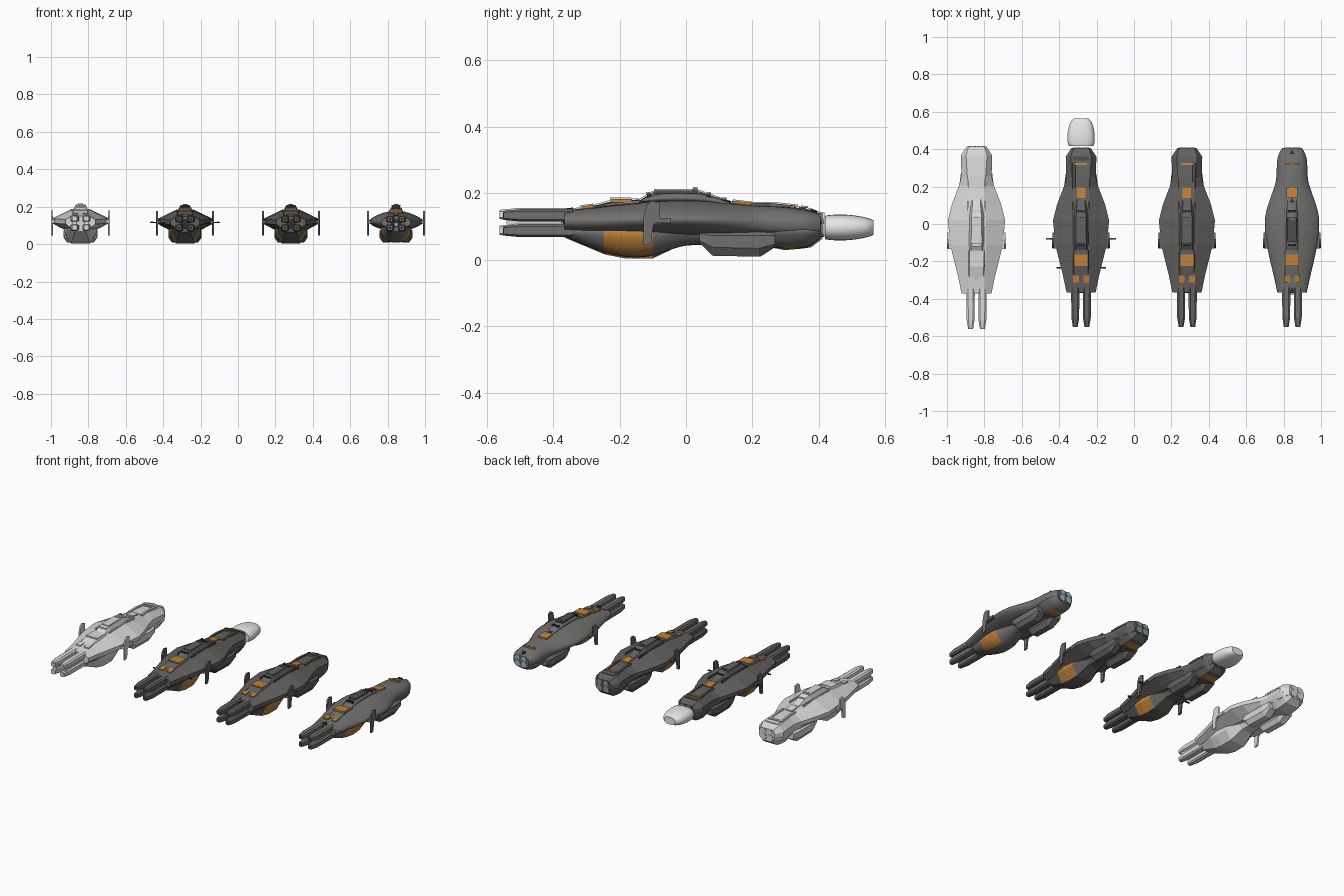
import bpy, bmesh, math

if "Cube" in bpy.data.objects:
    bpy.data.objects.remove(bpy.data.objects["Cube"])


def mat(name, r, g, b):
    m = bpy.data.materials.new(name)
    m.diffuse_color = (r, g, b, 1)
    m.use_nodes = True
    m.node_tree.nodes["Principled BSDF"].inputs["Base Color"].default_value = m.diffuse_color
    return m


LIGHT = mat("light_grey", .70, .70, .70)
HULL = mat("hull_grey", .125, .122, .117)
HULL_PALE = mat("pale_hull_grey", .165, .163, .158)
PANEL = mat("panel_grey", .075, .074, .072)
DARK = mat("dark_grey", .03, .03, .03)
ORANGE = mat("panel_orange", .52, .22, .045)
BLUE = mat("engine_blue", .30, .50, .56)
STEEL = mat("engine_steel", .24, .30, .34)
WHITE = mat("plume_white", .9, .9, .9)


def loft(name, ship, sections, mats, rule=None, ox=0, smooth=False):
    """Skin mirrored half sections (y, [(x, z), ...]) from front to back."""
    cx, s, _ = ship
    bm = bmesh.new()
    rings = []
    for y, half in sections:
        ring = list(half) + [(-x, z) for x, z in reversed(half)]
        rings.append([bm.verts.new((cx + s * (x + ox), s * y, s * z)) for x, z in ring])
    n = len(rings[0])
    for a, b in zip(rings, rings[1:]):
        for i in range(n):
            j = (i + 1) % n
            f = bm.faces.new((a[i], a[j], b[j], b[i]))
            if rule:
                c = f.calc_center_median()
                f.material_index = rule((c.x - cx) / s, c.y / s, c.z / s)
    caps = [bm.faces.new(rings[0]), bm.faces.new(rings[-1])]
    bmesh.ops.recalc_face_normals(bm, faces=bm.faces)
    if smooth:
        crease = bm.edges.layers.float.new("crease_edge")
        for f in caps:
            for e in f.edges:
                e[crease] = 1
        for f in bm.faces:
            f.smooth = f not in caps
    me = bpy.data.meshes.new(name)
    bm.to_mesh(me)
    bm.free()
    ob = bpy.data.objects.new(name, me)
    bpy.context.collection.objects.link(ob)
    for m in mats:
        me.materials.append(m)
    if smooth:
        sub = ob.modifiers.new("round", 'SUBSURF')
        sub.levels = sub.render_levels = 2
    return ob


def box(name, ship, x, y0, y1, z0, z1, w, m):
    """Block centred on x with half width w."""
    return loft(name, ship, [(y, [(w, z1), (w, z0)]) for y in (y0, y1)], [m], ox=x)


def octo(w, z0, z1, k=.35, drop=.5):
    """Half of an eight-sided section; drop sets the lower chamfer height."""
    c = min(w, (z1 - z0) / 2) * k * 2
    return [(w - c * .7, z1), (w, z1 - c * .5), (w, z0 + c * drop), (w - c * .7, z0)]


# Hull stations: y, deck half width, deck z, edge half width, edge z, belly half width, belly z
STATIONS = [(-.365, .045, .148, .078, .117, .05, .085), (-.27, .045, .16, .098, .118, .07, .08),
            (-.11, .05, .178, .138, .122, .075, .075), (.02, .05, .182, .15, .122, .075, .07),
            (.10, .046, .175, .130, .12, .075, .07), (.20, .04, .164, .092, .115, .07, .07),
            (.25, .048, .164, .079, .115, .07, .07), (.36, .055, .154, .082, .11, .07, .065),
            (.405, .042, .138, .052, .105, .045, .075)]
# Keel stations: y, half width, bottom z
KEEL = [(-.36, .048, .066), (-.238, .075, .015), (-.18, .083, .004), (-.10, .083, .004),
        (-.02, .058, .042), (.05, .05, .045), (.2, .058, .045), (.25, .07, .038),
        (.298, .077, .029), (.345, .077, .033), (.37, .075, .037), (.403, .05, .062)]


def keel_colour(x, y, z):
    """Orange side panels forward and a small orange belly panel at the tail."""
    return int((-.238 < y < -.10 and abs(x) > .05 and z < .09) or (.298 < y < .345 and z < .045))


def deck(y):
    for a, b in zip(STATIONS, STATIONS[1:]):
        if a[0] <= y <= b[0]:
            return a[2] + (b[2] - a[2]) * (y - a[0]) / (b[0] - a[0])
    return STATIONS[-1][2]


def plate(name, ship, x, y0, y1, w0, w1, m, lift=.003):
    """Thin panel following the slope of the deck."""
    loft(name, ship, [(y, [(w, deck(y) + lift), (w, deck(y) + lift - .008)])
                      for y, w in ((y0, w0), (y1, w1))], [m], ox=x)


def disc(name, ship, x, y, z, r, depth, m):
    cx, s, _ = ship
    bpy.ops.mesh.primitive_cylinder_add(vertices=12, radius=r * s, depth=depth * s,
                                        location=(cx + x * s, y * s, z * s), rotation=(math.pi / 2, 0, 0))
    bpy.context.object.name = name
    bpy.context.object.data.materials.append(m)


def build_ship(ship):
    cx, s, kind = ship
    plain, rounded = kind == 1, kind == 4
    base = LIGHT if plain else HULL_PALE if rounded else HULL
    panel = LIGHT if plain else PANEL
    dark = LIGHT if plain else DARK
    orange = LIGHT if plain else ORANGE
    glow = LIGHT if plain else BLUE if rounded else STEEL

    # Main hull and keel
    grow = 1.03 if rounded else 1
    loft("main_hull", ship, [(y, [(wt, zt), (we * grow, ze + .012), (we * grow, ze - .012), (wb, zb)])
                             for y, wt, zt, we, ze, wb, zb in STATIONS], [base], smooth=rounded)
    loft("keel", ship, [(y, [(w * .85, .105), (w, .087), (w, min(zb + .055, .08)), (w * .6, zb)])
                        for y, w, zb in KEEL], [base, orange], keel_colour, smooth=rounded)

    # Bridge tower on the spine
    loft("bridge", ship, [(-.14, [(.03, .178), (.038, .172)]), (-.10, [(.028, .203), (.042, .172)]),
                          (.04, [(.026, .206), (.042, .172)]), (.09, [(.022, .188), (.036, .168)]),
                          (.13, [(.02, .174), (.03, .160)])], [base], smooth=rounded)
    box("bridge_roof_panel", ship, 0, -.095, .035, .200, .208, .024, panel if rounded else base)
    box("bridge_mast", ship, 0, .02, .034, .2, .214, .012, base)
    for y in (-.118, .062):
        box("bridge_window", ship, 0, y, y + .012, .18, .2, .022, dark)

    # Fore deck with orange panels
    loft("fore_deck", ship, [(-.29, [(.036, .158), (.046, .15)]), (-.22, [(.038, .177), (.046, .16)]),
                             (-.14, [(.038, .181), (.046, .165)])], [base], smooth=rounded)
    box("fore_deck_panel", ship, 0, -.224, -.163, .172, .183, .038, orange)
    w = .029 if rounded else .023
    plate("rear_deck_panel", ship, 0, .138, .195, w, w, orange, .007)
    plate("tail_stripe", ship, 0, .315, .327, .036, .036, orange, .006)
    for sx in (-1, 1):
        plate("fore_mark", ship, sx * .027, -.312, -.275, .015, .015, orange, .006)
        if not rounded:
            # Rails framing the rear deck and the spine
            loft("rear_deck_rail", ship, [(.19, [(.006, .170), (.008, .155)]),
                                          (.25, [(.006, .171), (.009, .155)]),
                                          (.33, [(.006, .163), (.009, .148)])], [base], ox=sx * .038)
            box("spine_rail", ship, sx * .045, -.12, .12, .168, .184, .004, panel)
    if not rounded:
        plate("tail_hatch", ship, 0, .34, .36, .042, .042, panel if kind == 2 else base, .004)

    for sx in (-1, 1):
        # Twin stacked prow barrels
        for z0, z1 in ((.068, .106), (.115, .152)):
            loft("prow_barrel", ship, [(-.55, octo(.013, z0 + .005, z1 - .005)),
                                       (-.50, octo(.021, z0, z1)), (-.34, octo(.022, z0, z1))],
                 [base], ox=sx * .031)
            disc("barrel_muzzle", ship, sx * .031, -.549, (z0 + z1) / 2, .008, .004, dark)
        if plain:
            box("barrel_core", ship, sx * .031, -.53, -.34, .1, .12, .012, base)
        # Belly pods
        loft("belly_pod", ship, [(.04, octo(.028, .052, .085)), (.08, octo(.036, .012, .085, drop=1)),
                                 (.22, octo(.036, .009, .085, drop=1)), (.268, octo(.03, .04, .08))],
             [base], ox=sx * .052)
        # Side pylon and vertical fin
        box("fin_pylon", ship, sx * .136, -.13, -.045, .110, .126, .016, base)
        loft("side_fin", ship, [(-.128, [(.004, .13), (.004, .045)]), (-.118, [(.005, .165), (.005, .045)]),
                                (-.105, [(.005, .176), (.005, .05)]), (-.098, [(.005, .176), (.005, .105)]),
                                (-.08, [(.004, .172), (.004, .118)])], [base], ox=sx * .15)
        # Rear thrusters
        for z, r in ((.123, .017), (.088, .021)):
            disc("thruster_ring", ship, sx * .022, .399, z, r, .016, base)
            disc("thruster_glow", ship, sx * .022, .4075, z, r * .92, .003, glow)
        # Sensor rods on the escorted ship
        if kind == 2:
            box("sensor_rod", ship, sx * .165, -.082, -.074, .112, .118, .022, DARK)
            box("fore_sensor_rod", ship, sx * .112, -.238, -.23, .11, .116, .02, DARK)
            box("hull_light", ship, sx * .176, -.08, -.076, .118, .121, .006, ORANGE)
    if not plain:
        box("prow_recess", ship, 0, -.37, -.362, .09, .135, .03, DARK)
    if rounded:
        disc("prow_lamp", ship, .0, -.373, .105, .009, .006, BLUE)
        # Dark arrow plates on the nose, spine and tail
        for y in (-.36, .115, .375):
            plate("deck_arrow", ship, 0, y, y + .02, .014, .002, DARK, .006)


SHIPS = [(-.842, 1.02, 1), (-.283, 1, 2), (.283, 1, 3), (.845, 1, 4)]
for ship in SHIPS:
    build_ship(ship)

# Engine plume behind the second ship
plume = []
for y, w, h in ((.418, .066, .036), (.432, .074, .039), (.475, .075, .041), (.52, .068, .036),
                (.55, .056, .029), (.564, .038, .023)):
    plume.append((y, [(w * math.sin(a) ** .6, .097 + h * math.cos(a))
                      for a in [math.pi * (i + .5) / 8 for i in range(8)]]))
loft("engine_plume", SHIPS[1], plume, [WHITE], smooth=True)
